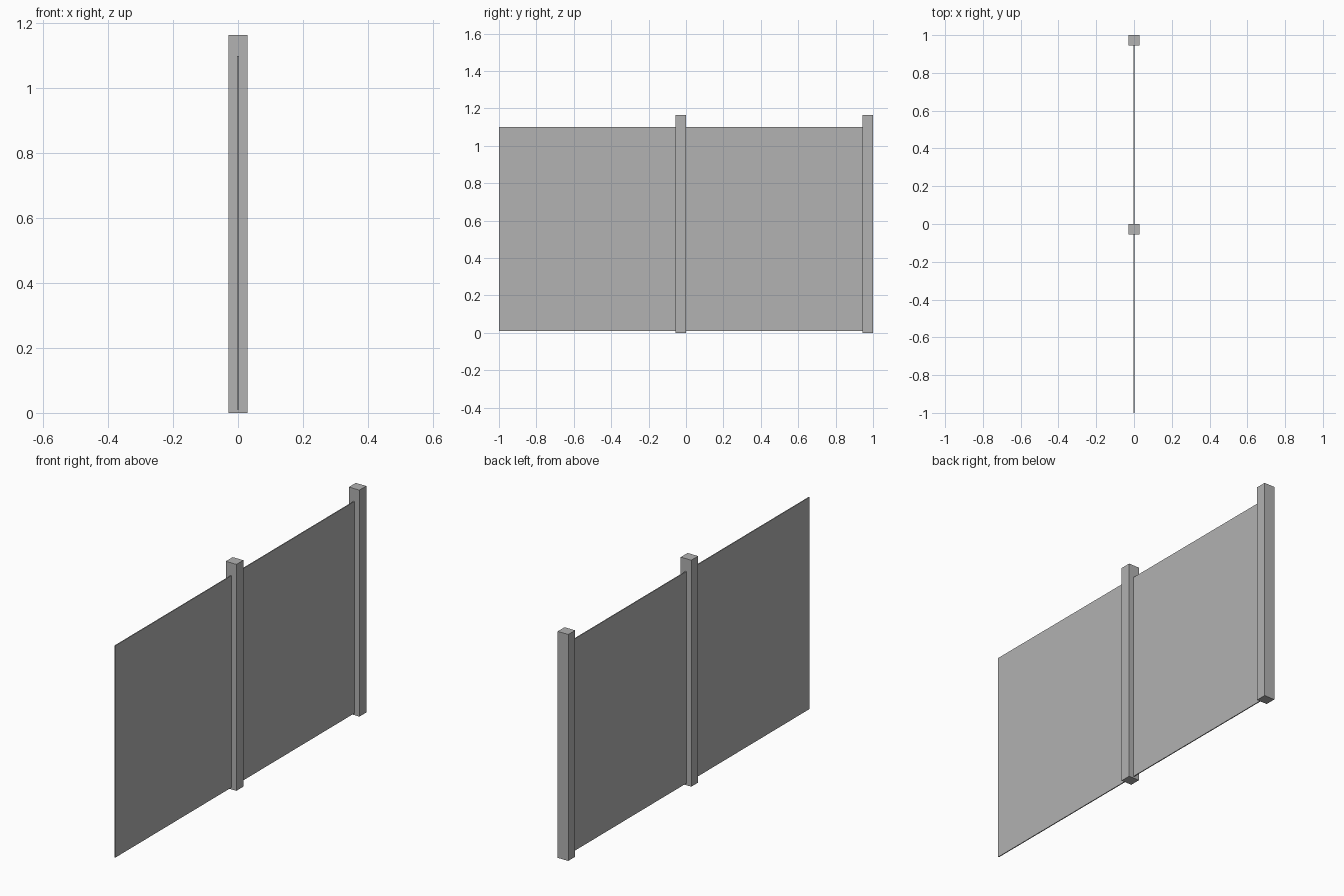
import bpy

cube = bpy.data.objects.get("Cube")
if cube:
    bpy.data.objects.remove(cube, do_unlink=True)

# Single plain grey finish
grey = bpy.data.materials.new("plain_grey")
grey.use_nodes = True
colour = (0.445, 0.445, 0.445, 1)
grey.diffuse_color = colour
grey.node_tree.nodes["Principled BSDF"].inputs["Base Color"].default_value = colour


def box(name, width, y0, y1, z0, z1):
    """Box centred on x = 0, spanning the given y and z ranges."""
    bpy.ops.mesh.primitive_cube_add(size=1, location=(0, (y0 + y1) / 2, (z0 + z1) / 2))
    obj = bpy.context.object
    obj.name = name
    obj.scale = (width, y1 - y0, z1 - z0)
    bpy.ops.object.transform_apply(location=False, rotation=False, scale=True)
    obj.data.materials.append(grey)


POST_WIDTH, POST_DEPTH, POST_HEIGHT = 0.06, 0.056, 1.165
PANEL_THICKNESS, PANEL_BOTTOM, PANEL_TOP = 0.005, 0.01, 1.1

# Each bay is a thin panel ending in a taller square post
for bay, start, end in (("front", -1, 0), ("back", 0, 1)):
    box(bay + "_panel", PANEL_THICKNESS, start, end - POST_DEPTH, PANEL_BOTTOM, PANEL_TOP)
    box(bay + "_post", POST_WIDTH, end - POST_DEPTH, end, 0, POST_HEIGHT)
